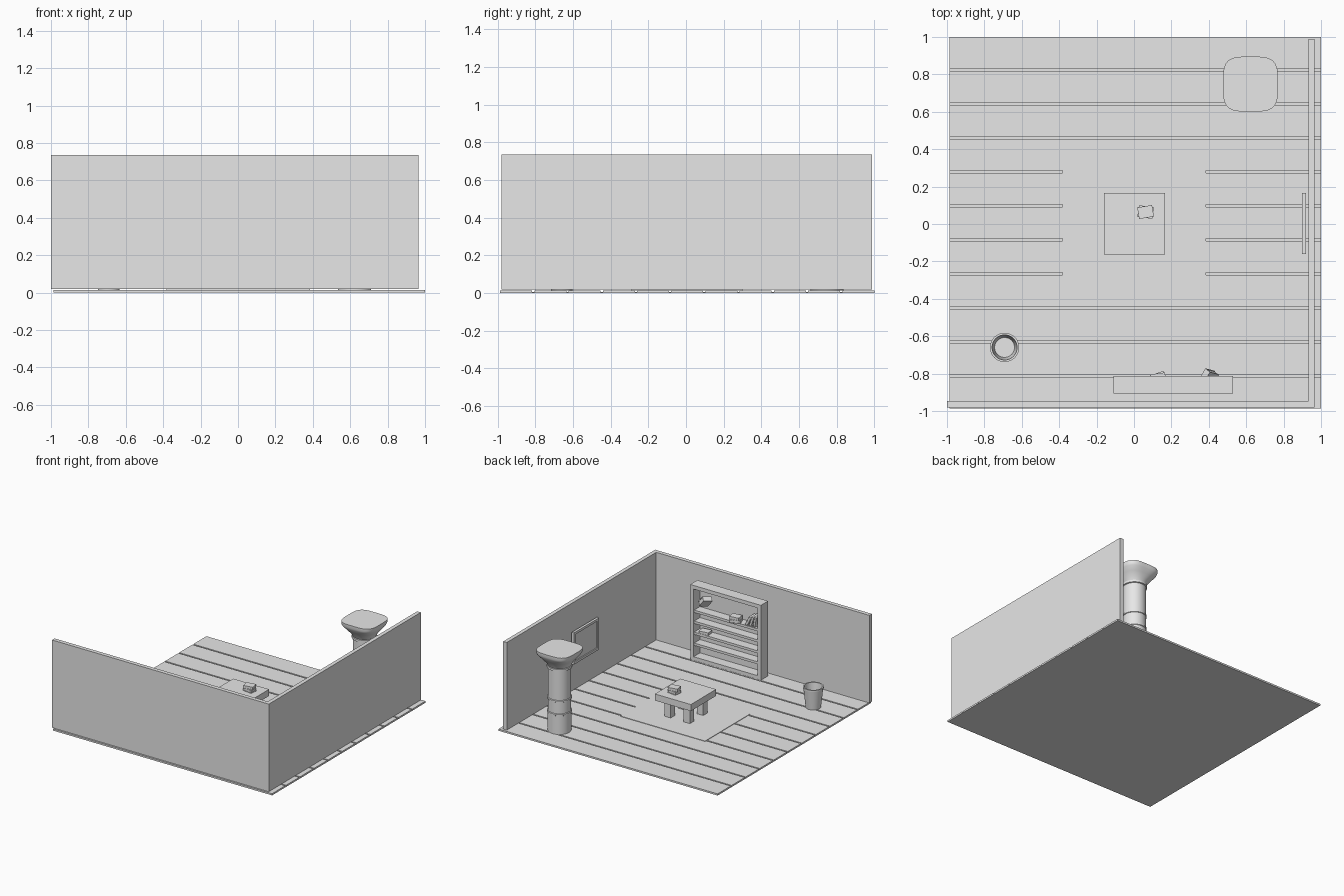
import bpy, bmesh, math
from mathutils import Matrix, Vector

cube = bpy.data.objects.get("Cube")
if cube:
    bpy.data.objects.remove(cube, do_unlink=True)

grey = bpy.data.materials.new("plain_grey")
grey.use_nodes = True
GREY = (0.8, 0.8, 0.8, 1)
grey.diffuse_color = GREY
grey.node_tree.nodes["Principled BSDF"].inputs["Base Color"].default_value = GREY


def finish(name, bm, smooth=False):
    bmesh.ops.recalc_face_normals(bm, faces=bm.faces)
    mesh = bpy.data.meshes.new(name)
    bm.to_mesh(mesh)
    bm.free()
    mesh.materials.append(grey)
    ob = bpy.data.objects.new(name, mesh)
    bpy.context.collection.objects.link(ob)
    if smooth:
        bpy.ops.object.select_all(action='DESELECT')
        ob.select_set(True)
        bpy.context.view_layer.objects.active = ob
        bpy.ops.object.shade_smooth_by_angle(angle=math.radians(35))
    return ob


def add_box(bm, lo, hi):
    """Box between two opposite corners."""
    lo, hi = Vector(lo), Vector(hi)
    mat = Matrix.Translation((lo + hi) / 2) @ Matrix.Diagonal((*(hi - lo), 1))
    bmesh.ops.create_cube(bm, size=1, matrix=mat)


def box(name, lo, hi):
    bm = bmesh.new()
    add_box(bm, lo, hi)
    return finish(name, bm)


def loft(name, centre, rings, sides=48, cap_first=True, cap_last=True):
    """Rings of (radius, z, squareness power); power 2 is a circle."""
    bm = bmesh.new()
    loops = []
    for r, z, p in rings:
        loop = []
        for i in range(sides):
            a = 2 * math.pi * i / sides
            c, s = math.cos(a), math.sin(a)
            k = r / (abs(c) ** p + abs(s) ** p) ** (1 / p)
            loop.append(bm.verts.new((centre[0] + c * k, centre[1] + s * k, z)))
        loops.append(loop)
    for a, b in zip(loops, loops[1:]):
        for i in range(sides):
            j = (i + 1) % sides
            bm.faces.new((a[i], a[j], b[j], b[i]))
    if cap_first:
        bm.faces.new(loops[0][::-1])
    if cap_last:
        bm.faces.new(loops[-1])
    return finish(name, bm, smooth=True)


def book(name, loc, size, rot):
    """Two covers, a spine and a slightly smaller page block."""
    bm = bmesh.new()
    w, d, h = (s / 2 for s in size)
    t = h * 0.3
    add_box(bm, (-w, -d, -h), (w, d, t - h))
    add_box(bm, (-w, -d, h - t), (w, d, h))
    add_box(bm, (-w, -d, t - h), (t - w, d, h - t))
    add_box(bm, (t - w, -d * 0.92, t - h), (w * 0.92, d * 0.92, h - t))
    ob = finish(name, bm)
    ob.location = loc
    ob.rotation_euler = [math.radians(a) for a in rot]
    return ob


# Floor: thin base with planks running along x
F0, F1, TOP, GAP = -0.987, 1.0, 0.014, 0.012
box("floor_base", (F0, F0, 0), (F1, F1, 0.005))
COUNT = 11
pitch = (F1 - F0 + GAP) / COUNT
for i in range(COUNT):
    y = F0 + i * pitch
    box(f"floor_plank_{i + 1}", (F0, y, 0.004), (F1, y + pitch - GAP, TOP))

# Walls, hovering slightly over the floor
bm = bmesh.new()
outline = [(-1, -0.98), (0.965, -0.98), (0.965, 0.988),
           (0.933, 0.988), (0.933, -0.947), (-1, -0.947)]
base = bm.faces.new([bm.verts.new((x, y, 0.018)) for x, y in outline])
ext = bmesh.ops.extrude_face_region(bm, geom=[base])
bmesh.ops.translate(bm, vec=(0, 0, 0.718),
                    verts=[v for v in ext["geom"] if isinstance(v, bmesh.types.BMVert)])
finish("walls", bm)

# Rug and low table
box("rug", (-0.383, -0.29, TOP), (0.385, 0.3, 0.018))
box("table_top", (-0.16, -0.162, 0.152), (0.166, 0.166, 0.206))
for sx, sy in ((-1, -1), (-1, 1), (1, -1), (1, 1)):
    cx, cy, h = sx * 0.087, sy * 0.087, 0.028
    box("table_leg", (cx - h, cy - h, 0.018), (cx + h, cy + h, 0.153))
book("table_book_lower", (0.062, 0.064, 0.218), (0.08, 0.062, 0.024), (0, 0, -8))
book("table_book_upper", (0.062, 0.064, 0.242), (0.08, 0.062, 0.024), (0, 0, 10))

# Pillar with a collar and a flared rounded-square head
loft("pillar_shaft", (0.623, 0.748), [
    (0.088, TOP, 2), (0.088, 0.165, 2), (0.092, 0.168, 2), (0.092, 0.18, 2),
    (0.087, 0.183, 2), (0.087, 0.275, 2), (0.092, 0.278, 2), (0.092, 0.29, 2),
    (0.087, 0.293, 2), (0.087, 0.53, 2), (0.095, 0.533, 2), (0.095, 0.55, 2),
    (0.085, 0.553, 2)])
loft("pillar_head", (0.623, 0.748), [
    (0.085, 0.545, 2), (0.098, 0.575, 2.2), (0.122, 0.61, 2.8),
    (0.142, 0.64, 3.6), (0.147, 0.655, 3.8), (0.147, 0.678, 3.8)], sides=64)

# Waste bin, hollow
loft("waste_bin", (-0.692, -0.66), [
    (0.057, TOP, 2), (0.074, 0.17, 2), (0.078, 0.172, 2), (0.078, 0.184, 2),
    (0.067, 0.184, 2), (0.053, 0.024, 2)])

# Picture on the side wall
bm = bmesh.new()
PX0, PX1, PY0, PY1, PZ0, PZ1, B = 0.899, 0.919, -0.16, 0.167, 0.25, 0.51, 0.02
for z in (PZ0, PZ1 - B):
    add_box(bm, (PX0, PY0, z), (PX1, PY1, z + B))
for y in (PY0, PY1 - B):
    add_box(bm, (PX0, y, PZ0 + B), (PX1, y + B, PZ1 - B))
finish("picture_frame", bm)
box("picture_panel", (0.908, PY0 + B, PZ0 + B), (0.917, PY1 - B, PZ1 - B))

# Bookcase against the front wall, open toward the room
SX0, SX1, SY0, SY1, SZ0, SZ1, T = -0.11, 0.53, -0.905, -0.812, 0.018, 0.632, 0.03
for side, x in (("right", SX0), ("left", SX1 - T)):
    box(f"bookcase_side_{side}", (x, SY0, SZ0), (x + T, SY1, SZ1))
box("bookcase_top", (SX0 + T, SY0, SZ1 - T), (SX1 - T, SY1, SZ1))
box("bookcase_bottom", (SX0 + T, SY0, SZ0), (SX1 - T, SY1, SZ0 + T))
box("bookcase_back", (SX0 + T, SY0, SZ0 + T), (SX1 - T, SY0 + 0.01, SZ1 - T))
for i in range(4):
    z = 0.137 + i * 0.09
    box(f"bookcase_shelf_{i + 1}", (SX0 + T, SY0 + 0.01, z), (SX1 - T, SY1 - 0.008, z + 0.02))

# Books on the shelves
book("shelf_book_tilted", (0.4, -0.82, 0.525), (0.08, 0.075, 0.04), (20, 50, -15))
book("shelf_book_lower_stack", (0.13, -0.832, 0.44), (0.085, 0.07, 0.024), (0, 0, 20))
book("shelf_book_upper_stack", (0.13, -0.83, 0.464), (0.08, 0.062, 0.024), (0, 0, 8))
book("shelf_book_flat", (0.42, -0.85, 0.258), (0.08, 0.06, 0.024), (0, 0, 8))
for i in range(3):
    book(f"shelf_book_leaning_{i + 1}", (-0.05 + i * 0.03, -0.85, 0.475 - i * 0.004),
         (0.085, 0.07, 0.02), (0, 80 - i * 9, 0))
